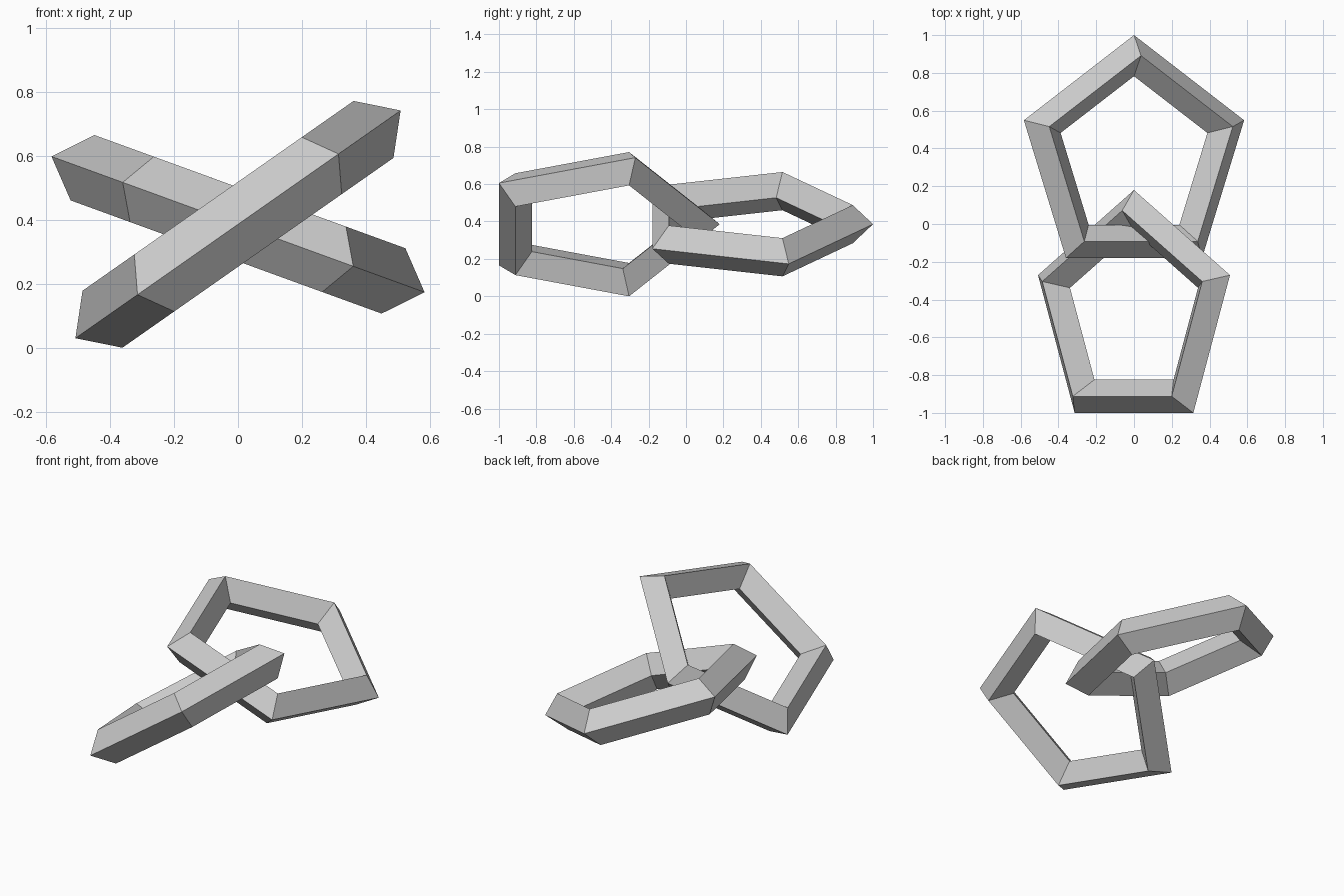
import bpy
from math import radians, cos, pi
from mathutils import Matrix

if "Cube" in bpy.data.objects:
    bpy.data.objects.remove(bpy.data.objects["Cube"])

TUBE = 0.1087                 # diamond cross-section radius
OUTER = 1.18 / (1 + cos(pi / 5))  # pentagon corner radius
HEIGHT = 0.3855               # height of both ring centres


def pentagon_link(name, y, tilt):
    """Five-sided ring with a diamond section, corner towards +y, tilted about y."""
    bpy.ops.mesh.primitive_torus_add(
        major_segments=5, minor_segments=4,
        major_radius=OUTER - TUBE, minor_radius=TUBE)
    link = bpy.context.object
    link.name = name
    link.data.transform(Matrix.Rotation(radians(90), 4, 'Z'))
    link.rotation_euler = (0, radians(tilt), 0)
    link.location = (0, y, HEIGHT)
    bpy.ops.object.shade_flat()
    return link


# Two interlocked links
pentagon_link("back_link", 1 - OUTER, 20)
pentagon_link("front_link", 0.18 - OUTER, -35)
